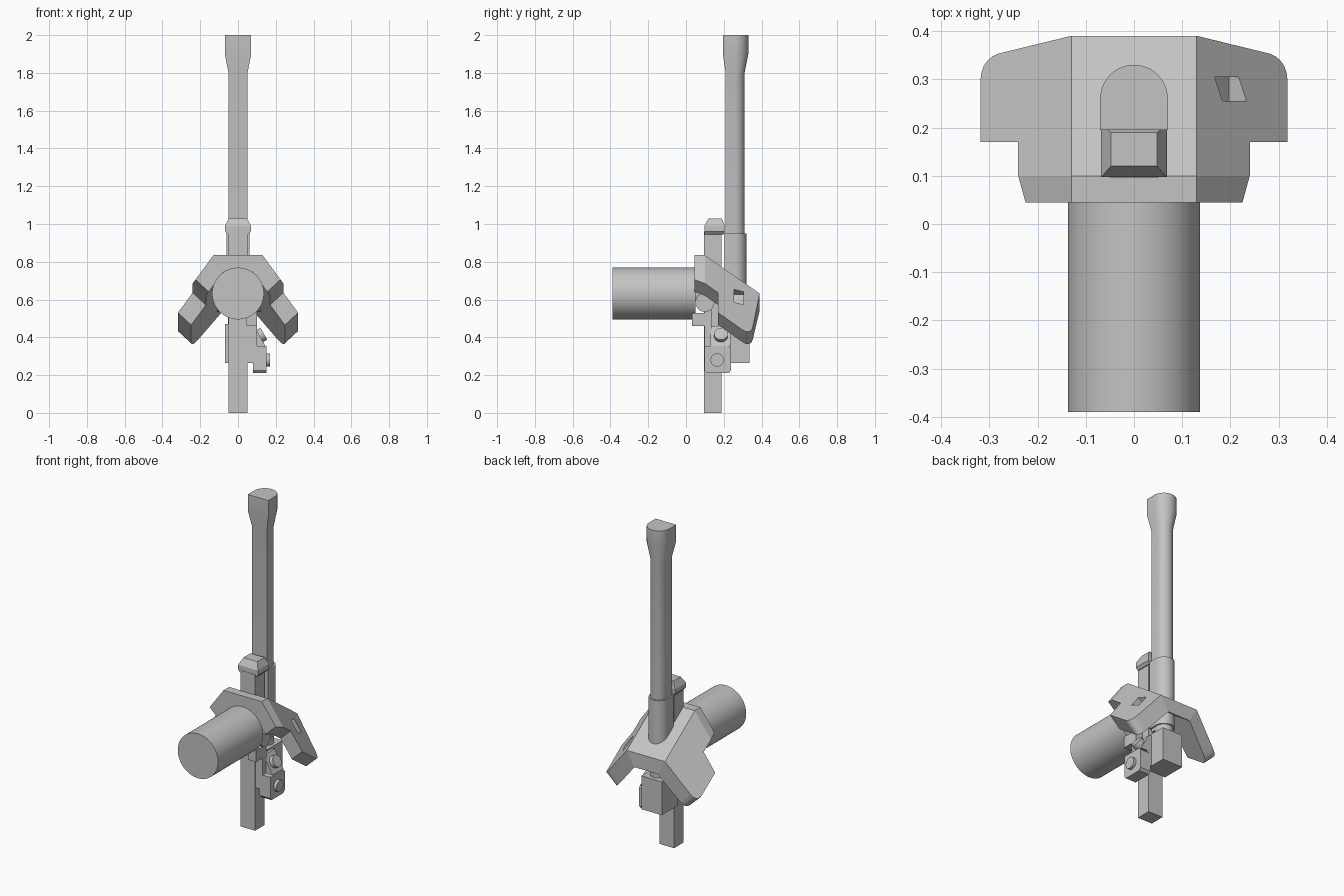
import bpy, bmesh, math
from mathutils import Vector, Matrix

if "Cube" in bpy.data.objects:
    bpy.data.objects.remove(bpy.data.objects["Cube"], do_unlink=True)

grey = bpy.data.materials.new("plain_grey")
grey.use_nodes = True
COLOUR = (0.55, 0.55, 0.55, 1)
grey.diffuse_color = COLOUR
grey.node_tree.nodes["Principled BSDF"].inputs["Base Color"].default_value = COLOUR


def finish(name, bm, smooth=False):
    bmesh.ops.recalc_face_normals(bm, faces=bm.faces)
    mesh = bpy.data.meshes.new(name)
    bm.to_mesh(mesh)
    bm.free()
    mesh.materials.append(grey)
    ob = bpy.data.objects.new(name, mesh)
    bpy.context.collection.objects.link(ob)
    if smooth:
        bpy.ops.object.select_all(action='DESELECT')
        ob.select_set(True)
        bpy.context.view_layer.objects.active = ob
        bpy.ops.object.shade_smooth_by_angle(angle=math.radians(30))
    return ob


def loft(name, rings, smooth=False):
    """Join matching rings of points and cap both ends."""
    bm = bmesh.new()
    loops = [[bm.verts.new(p) for p in ring] for ring in rings]
    n = len(loops[0])
    for a, b in zip(loops, loops[1:]):
        for i in range(n):
            j = (i + 1) % n
            bm.faces.new((a[i], a[j], b[j], b[i]))
    bm.faces.new(loops[0][::-1])
    bm.faces.new(loops[-1])
    return finish(name, bm, smooth)


def box(name, x, y, z):
    return loft(name, [[(x[0], y[0], h), (x[1], y[0], h),
                        (x[1], y[1], h), (x[0], y[1], h)] for h in z])


def rod(name, start, end, radius, sides=48):
    start, end = Vector(start), Vector(end)
    turn = (end - start).to_track_quat('Z', 'Y')
    circle = [turn @ Vector((radius * math.cos(t), radius * math.sin(t), 0))
              for t in (math.tau * i / sides for i in range(sides))]
    return loft(name, [[c + p for c in circle] for p in (start, end)], True)


def d_ring(radius, front, z, centre=0.26, steps=20):
    """D section: flat towards the front, round at the back."""
    arc = [(radius * math.cos(math.pi * i / steps),
            centre + radius * math.sin(math.pi * i / steps), z)
           for i in range(steps + 1)]
    return arc + [(-radius, front, z), (radius, front, z)]


# Lever with a flared head, its sleeve and the foot block
loft("lever", [d_ring(0.05, 0.21, 0.5), d_ring(0.05, 0.21, 1.8),
               d_ring(0.07, 0.195, 1.9), d_ring(0.07, 0.195, 2.0)], True)
loft("lever_sleeve", [d_ring(0.06, 0.205, 0.52), d_ring(0.06, 0.205, 0.95)], True)
rod("lever_collar", (0, 0.26, 0.45), (0, 0.26, 0.53), 0.052)
box("foot_block", (-0.07, 0.07), (0.185, 0.335), (0.265, 0.47))

# Upright bar with a chamfered cap
box("upright_bar", (-0.05, 0.05), (0.095, 0.187), (0, 0.96))


def cap_ring(w, y0, y1, z):
    return [(-w, y0, z), (w, y0, z), (w, y1, z), (-w, y1, z)]


loft("bar_cap", [cap_ring(0.055, 0.098, 0.2, 0.945), cap_ring(0.068, 0.097, 0.205, 0.96),
                 cap_ring(0.068, 0.097, 0.205, 0.99), cap_ring(0.048, 0.12, 0.19, 1.03)])

# Barrel and the neck behind it
rod("barrel", (0, -0.39, 0.632), (0, 0.05, 0.632), 0.137, 64)
rod("barrel_neck", (0, 0.04, 0.632), (0, 0.11, 0.632), 0.06)

# Folded guard plate: a centre strip with a wing on each side
FOLD, BEND, TOP = 0.13, 0.10, 0.835


def skin(x, y):
    return TOP - 0.7 * max(0, y - BEND) - 1.36 * max(0, abs(x) - FOLD)


corner = [(0.268 + 0.05 * math.cos(t), 0.30 + 0.055 * math.sin(t))
          for t in (math.radians(15 * i) for i in range(6))]
strips = [
    [(0, 0.045), (FOLD, 0.045), (FOLD, BEND), (0, BEND)],
    [(0, BEND), (FOLD, BEND), (FOLD, 0.39), (0, 0.39)],
    [(FOLD, 0.045), (0.225, 0.045), (0.24, BEND), (FOLD, BEND)],
    [(FOLD, BEND), (0.24, BEND), (0.24, 0.17), (0.318, 0.17)]
    + corner + [(FOLD, 0.39)],
]
bm = bmesh.new()
for side in (1, -1):
    for strip in strips:
        pts = [bm.verts.new((side * x, y, skin(x, y))) for x, y in strip]
        bm.faces.new(pts[::side])
bmesh.ops.remove_doubles(bm, verts=bm.verts, dist=0.0005)
inner = bmesh.ops.extrude_face_region(bm, geom=bm.faces[:], use_keep_orig=True)
for v in [g for g in inner["geom"] if isinstance(g, bmesh.types.BMVert)]:
    side = math.copysign(1, v.co.x)
    if abs(v.co.x) < 0.01:
        v.co.z -= 0.09
    elif abs(v.co.x) < FOLD + 0.001:
        v.co += Vector((-0.052 * side, 0, -0.09))
    else:
        v.co += Vector((-0.07 * side, 0, -0.065))
guard = finish("guard_plate", bm)

# Square recess in the left wing
pocket = box("pocket_cutter", (-0.042, 0.042), (-0.025, 0.025), (-0.035, 0.1))
pocket.matrix_world = (Matrix.Translation((0.2, 0.28, skin(0.2, 0.28)))
                       @ Matrix.Rotation(math.atan(1.36), 4, 'Y'))
pocket.hide_render = True
pocket.hide_viewport = True
cut = guard.modifiers.new("pocket", 'BOOLEAN')
cut.operation = 'DIFFERENCE'
cut.solver = 'EXACT'
cut.object = pocket

# Latch on the left of the bar
outline = [(0.097, 0.355), (0.097, 0.225), (0.11, 0.21), (0.225, 0.21),
           (0.238, 0.225), (0.238, 0.34), (0.225, 0.355)]
loft("latch_plate", [[(x, y, z) for y, z in outline] for x in (0.08, 0.152)])
box("latch_mount", (0.045, 0.1), (0.097, 0.235), (0.265, 0.355))
wedge = [(0.04, 0.46), (0.085, 0.46), (0.145, 0.354), (0.04, 0.354)]
loft("latch_wedge", [[(x, y, z) for x, z in wedge] for y in (0.13, 0.235)])
box("latch_arm", (0.045, 0.1), (0.097, 0.135), (0.35, 0.56))
box("latch_stop", (0.045, 0.1), (0.032, 0.1), (0.46, 0.53))
rod("latch_pin", (0.14, 0.165, 0.28), (0.17, 0.165, 0.28), 0.035)
rod("latch_bolt", (0.095, 0.185, 0.395), (0.137, 0.185, 0.419), 0.036)
rod("pivot", (-0.11, 0.1, 0.585), (0.12, 0.1, 0.585), 0.05)
